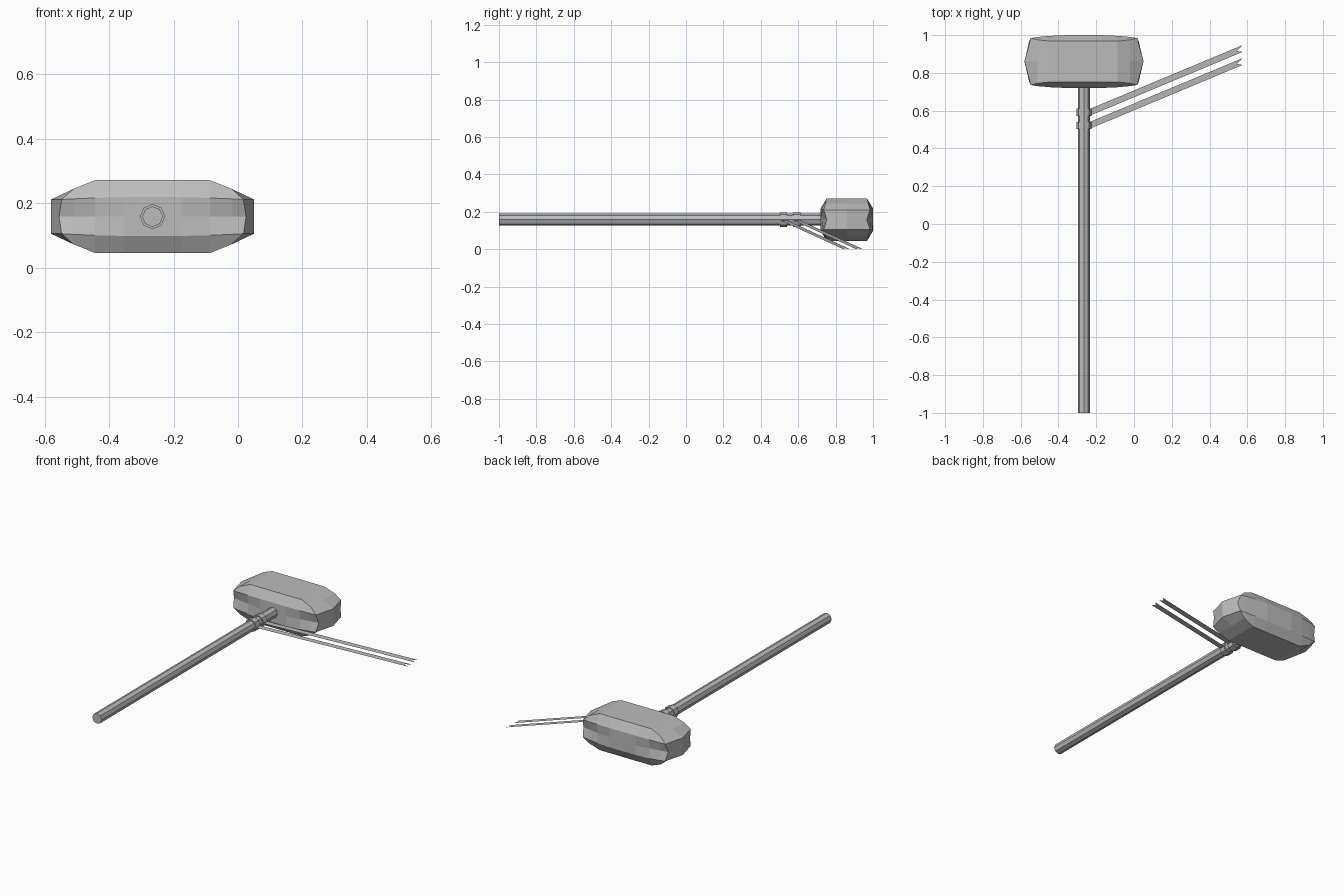
import bpy, bmesh, math
from mathutils import Matrix

if "Cube" in bpy.data.objects:
    bpy.data.objects.remove(bpy.data.objects["Cube"])

grey = bpy.data.materials.new("plain_grey")
grey.diffuse_color = (0.5, 0.5, 0.5, 1)
grey.use_nodes = True
grey.node_tree.nodes["Principled BSDF"].inputs["Base Color"].default_value = grey.diffuse_color

CX, CZ, CY = -0.265, 0.158, 0.86  # handle axis and head centre


def finish(bm, name, fix_normals=True):
    if fix_normals:
        bmesh.ops.recalc_face_normals(bm, faces=bm.faces)
    me = bpy.data.meshes.new(name)
    bm.to_mesh(me)
    bm.free()
    me.materials.append(grey)
    ob = bpy.data.objects.new(name, me)
    bpy.context.collection.objects.link(ob)
    return ob


# Hammer head: faceted block lofted through mirrored sections along x
# each station: (x half, top half y, top half z, side half y, side half z, groove half y)
STATIONS = [
    (0.282, 0.124, 0.053, 0.124, 0.053, 0.107),
    (0.245, 0.115, 0.086, 0.130, 0.055, 0.116),
    (0.178, 0.108, 0.113, 0.136, 0.058, 0.127),
    (0.090, 0.108, 0.113, 0.140, 0.060, 0.140),
]


def section(bm, sx, st):
    x, ty, tz, sy, sz, gy = st
    end = st is STATIONS[0]
    xm = 0.315 if end else x          # end ridge bulges outwards
    xg = x + 0.008 if end else x
    pts = [(x, -ty, tz), (xm, 0, tz), (x, ty, tz),
           (x, sy, sz), (xg, gy, 0), (x, sy, -sz),
           (x, ty, -tz), (xm, 0, -tz), (x, -ty, -tz),
           (x, -sy, -sz), (xg, -gy, 0), (x, -sy, sz)]
    return [bm.verts.new((CX + sx * a, CY + b, CZ + c)) for a, b, c in pts]


bm = bmesh.new()
rings = [section(bm, -1, s) for s in STATIONS] + [section(bm, 1, s) for s in reversed(STATIONS)]
for a, b in zip(rings, rings[1:]):
    for i in range(12):
        j = (i + 1) % 12
        bm.faces.new((a[i], a[j], b[j], b[i]))
for r in (rings[0], rings[-1]):
    bm.faces.new((r[1], r[0], r[11], r[10], r[9], r[8], r[7]))
    bm.faces.new((r[1], r[2], r[3], r[4], r[5], r[6], r[7]))
bmesh.ops.remove_doubles(bm, verts=bm.verts, dist=0.0005)
finish(bm, "hammer_head")


# Eight-sided rods along y: handle and binding rings
def rod(name, radius, y0, y1):
    bm = bmesh.new()
    m = Matrix.Translation((CX, (y0 + y1) / 2, CZ)) @ Matrix.Rotation(math.pi / 2, 4, 'X')
    bmesh.ops.create_cone(bm, cap_ends=True, segments=8, radius1=radius,
                          radius2=radius, depth=y1 - y0, matrix=m)
    return finish(bm, name)


rod("handle", 0.032, -1.0, 0.80)
rod("lower_binding", 0.039, 0.503, 0.541)
rod("upper_binding", 0.039, 0.573, 0.611)


# Thin ribbons with a swallowtail end, sloping to the ground
def ribbon(name, y0):
    bm = bmesh.new()
    w, dy = 0.036, 0.338

    def p(x, side):
        t = (x + 0.235) / 0.81
        return bm.verts.new((x, y0 + dy * t + side * w, 0.155 * (1 - t)))
    a, b = p(-0.235, 0), p(-0.235, 1)
    n = p(0.545, 0.5)
    c, d = p(0.575, 0), p(0.575, 1)
    m = p(-0.235, 0.5)
    bm.faces.new((a, c, n, m))
    bm.faces.new((m, n, d, b))
    finish(bm, name, False)


ribbon("lower_ribbon", 0.504)
ribbon("upper_ribbon", 0.573)
